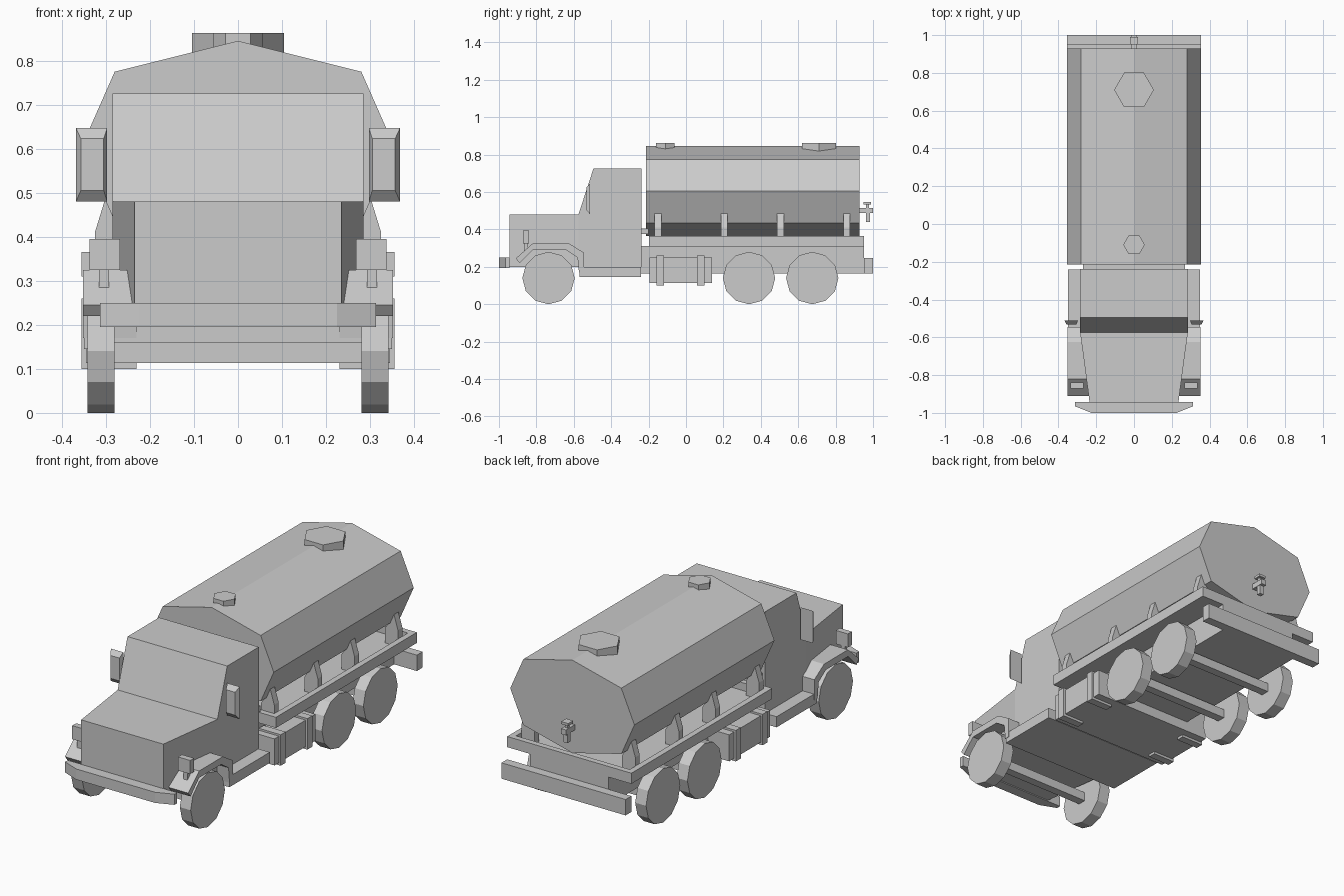
import bpy, bmesh, math
from mathutils import Vector

old = bpy.data.objects.get("Cube")
if old:
    bpy.data.objects.remove(old, do_unlink=True)

grey = bpy.data.materials.new("plain_grey")
grey.use_nodes = True
grey.diffuse_color = (0.6, 0.6, 0.6, 1)
grey.node_tree.nodes["Principled BSDF"].inputs["Base Color"].default_value = (0.6, 0.6, 0.6, 1)


def loft(name, start, end):
    """Closed solid between two matching outlines."""
    bm = bmesh.new()
    a = [bm.verts.new(p) for p in start]
    b = [bm.verts.new(p) for p in end]
    n = len(a)
    bm.faces.new(a)
    bm.faces.new(b[::-1])
    for i in range(n):
        j = (i + 1) % n
        bm.faces.new((a[j], a[i], b[i], b[j]))
    bmesh.ops.recalc_face_normals(bm, faces=bm.faces)
    mesh = bpy.data.meshes.new(name)
    bm.to_mesh(mesh)
    bm.free()
    mesh.materials.append(grey)
    ob = bpy.data.objects.new(name, mesh)
    bpy.context.collection.objects.link(ob)
    return ob


def prism(name, axis, outline, lo, hi):
    """Extrude a 2D outline along x, y or z."""
    def place(p, d):
        q = list(p)
        q.insert("xyz".index(axis), d)
        return Vector(q)
    return loft(name, [place(p, lo) for p in outline], [place(p, hi) for p in outline])


def box(name, x0, x1, y0, y1, z0, z1):
    return prism(name, "z", [(x0, y0), (x1, y0), (x1, y1), (x0, y1)], z0, z1)


def ngon(n, r, cx, cy):
    return [(cx + r * math.cos(math.tau * i / n), cy + r * math.sin(math.tau * i / n))
            for i in range(n)]


def rect(x0, x1, y, z0, z1):
    return [(x0, y, z0), (x1, y, z0), (x1, y, z1), (x0, y, z1)]


def mirrored(ob):
    """Copy the part to the other side of the truck."""
    mod = ob.modifiers.new("both_sides", "MIRROR")
    mod.use_axis[0] = True
    return ob


# Cab, hood and floor
prism("cab", "x", [(-.575, .2), (-.575, .48), (-.495, .725), (-.237, .725), (-.237, .2)], -.285, .285)
loft("hood", rect(-.235, .235, -.945, .2, .48), rect(-.285, .285, -.575, .2, .48))
box("cab_floor", -.35, .35, -.57, -.24, .145, .2)
box("cab_mount", -.27, .27, -.237, -.2, .375, .405)

# Front fenders
mirrored(prism("fender", "x", [
    (-.91, .245), (-.82, .325), (-.625, .325), (-.545, .275), (-.545, .17),
    (-.572, .17), (-.58, .25), (-.64, .29), (-.82, .29), (-.89, .22)], .23, .352))

# Front bumper with swept corners
prism("front_bumper", "z", [(-.225, -1), (.225, -1), (.313, -.965), (.313, -.943),
                            (-.313, -.943), (-.313, -.965)], .195, .25)

# Headlights and wing mirrors
mirrored(box("headlight", .268, .337, -.872, -.84, .325, .395))
mirrored(box("headlight_stem", .293, .316, -.865, -.845, .285, .33))
mirrored(loft("wing_mirror", rect(.305, .357, -.533, .505, .623), rect(.297, .368, -.512, .48, .647)))

# Tank body and hatches
half = [(0, .845), (.28, .775), (.355, .605), (.28, .435), (0, .365)]
prism("tank", "y", half + [(-x, z) for x, z in half[-2:0:-1]], -.215, .928)
prism("rear_hatch", "z", ngon(6, .105, 0, .71), .79, .863)
prism("front_hatch", "z", ngon(6, .057, 0, -.11), .79, .863)

# Tank frame: sunken deck with a raised rim
box("deck", -.33, .33, -.195, .94, .31, .325)
mirrored(box("side_rail", .325, .355, -.197, .953, .31, .365))
box("rear_rail", -.355, .355, .923, .953, .31, .365)
box("front_rail", -.355, .355, -.197, -.167, .31, .365)
box("chassis", -.225, .225, -.24, .953, .165, .312)
box("rear_bumper", -.355, .355, .953, 1.0, .165, .247)

# Tank supports
for y in (-.15, .205, .505, .86):
    mirrored(prism("tank_support", "y", [(.325, .32), (.325, .41), (.302, .485), (.25, .40), (.25, .32)],
                   y - .018, y + .018))

# Storage box under the deck with straps
box("storage_box", -.345, .345, -.195, .14, .113, .25)
for y in (-.138, .08):
    mirrored(box("storage_strap", .23, .355, y - .02, y + .02, .1, .26))

# Wheels and axles
for y in (-.735, .337, .675):
    mirrored(prism("wheel", "x", ngon(12, .14, y, .14), .28, .342))
    box("axle", -.285, .285, y - .022, y + .022, .113, .16)

# Drain tap
box("tap_pipe", -.014, .014, .92, 1.0, .487, .515)
box("tap_spout", -.012, .012, .962, .984, .44, .49)
box("tap_stem", -.008, .008, .962, .978, .51, .54)
box("tap_handle", -.02, .02, .95, .99, .533, .546)
